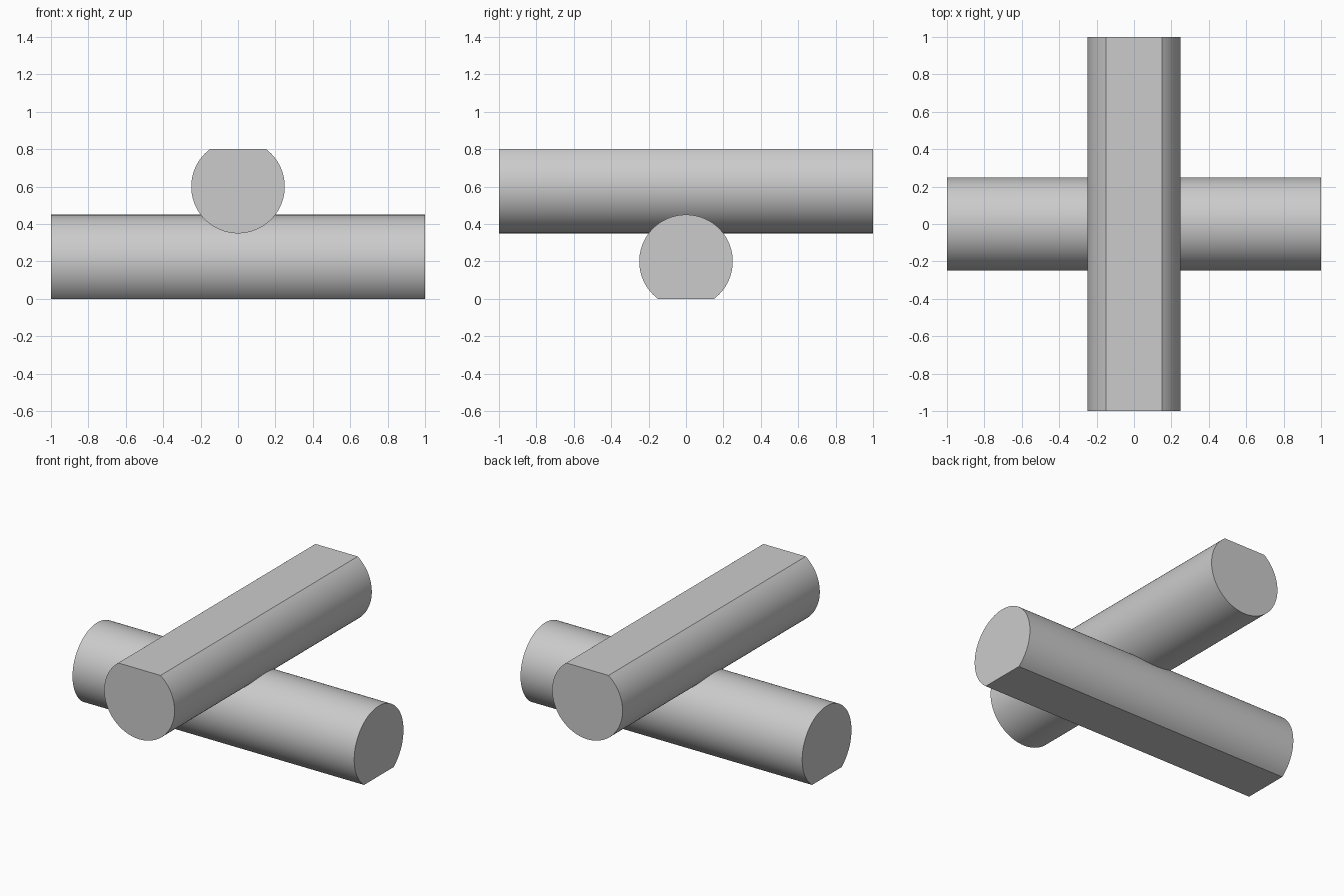
import bpy
import bmesh
from math import sin, cos, asin, pi, radians
from mathutils import Matrix

cube = bpy.data.objects.get("Cube")
if cube:
    bpy.data.objects.remove(cube, do_unlink=True)

RADIUS, FLAT, LENGTH, SEGMENTS = 0.25, 0.2, 2.0, 72

grey = bpy.data.materials.new("plain grey")
grey.use_nodes = True
grey.diffuse_color = (0.6, 0.6, 0.6, 1)
grey.node_tree.nodes["Principled BSDF"].inputs["Base Color"].default_value = (0.6, 0.6, 0.6, 1)


def flattened_log(name, transform):
    """Round bar along y with one flat side on top, then placed by transform."""
    bm = bmesh.new()
    start = pi - asin(FLAT / RADIUS)
    sweep = pi + 2 * asin(FLAT / RADIUS)
    ring = []
    for i in range(SEGMENTS + 1):
        a = start + sweep * i / SEGMENTS
        ring.append(bm.verts.new((RADIUS * cos(a), -LENGTH / 2, RADIUS * sin(a))))
    end = bm.faces.new(ring)
    extruded = bmesh.ops.extrude_face_region(bm, geom=[end], use_keep_orig=True)
    moved = [v for v in extruded["geom"] if isinstance(v, bmesh.types.BMVert)]
    bmesh.ops.translate(bm, verts=moved, vec=(0, LENGTH, 0))
    bm.transform(transform)
    bmesh.ops.recalc_face_normals(bm, faces=bm.faces)
    mesh = bpy.data.meshes.new(name)
    bm.to_mesh(mesh)
    bm.free()
    mesh.materials.append(grey)
    obj = bpy.data.objects.new(name, mesh)
    bpy.context.collection.objects.link(obj)
    bpy.ops.object.select_all(action="DESELECT")
    obj.select_set(True)
    bpy.context.view_layer.objects.active = obj
    bpy.ops.object.shade_smooth_by_angle(angle=radians(30))
    return obj


# Upper bar runs front to back, flat side up
flattened_log("upper_bar", Matrix.Translation((0, 0, 0.6)))

# Lower bar runs side to side, flat side down
flattened_log("lower_bar", Matrix.Translation((0, 0, 0.2))
              @ Matrix.Rotation(pi / 2, 4, "Z") @ Matrix.Rotation(pi, 4, "Y"))
